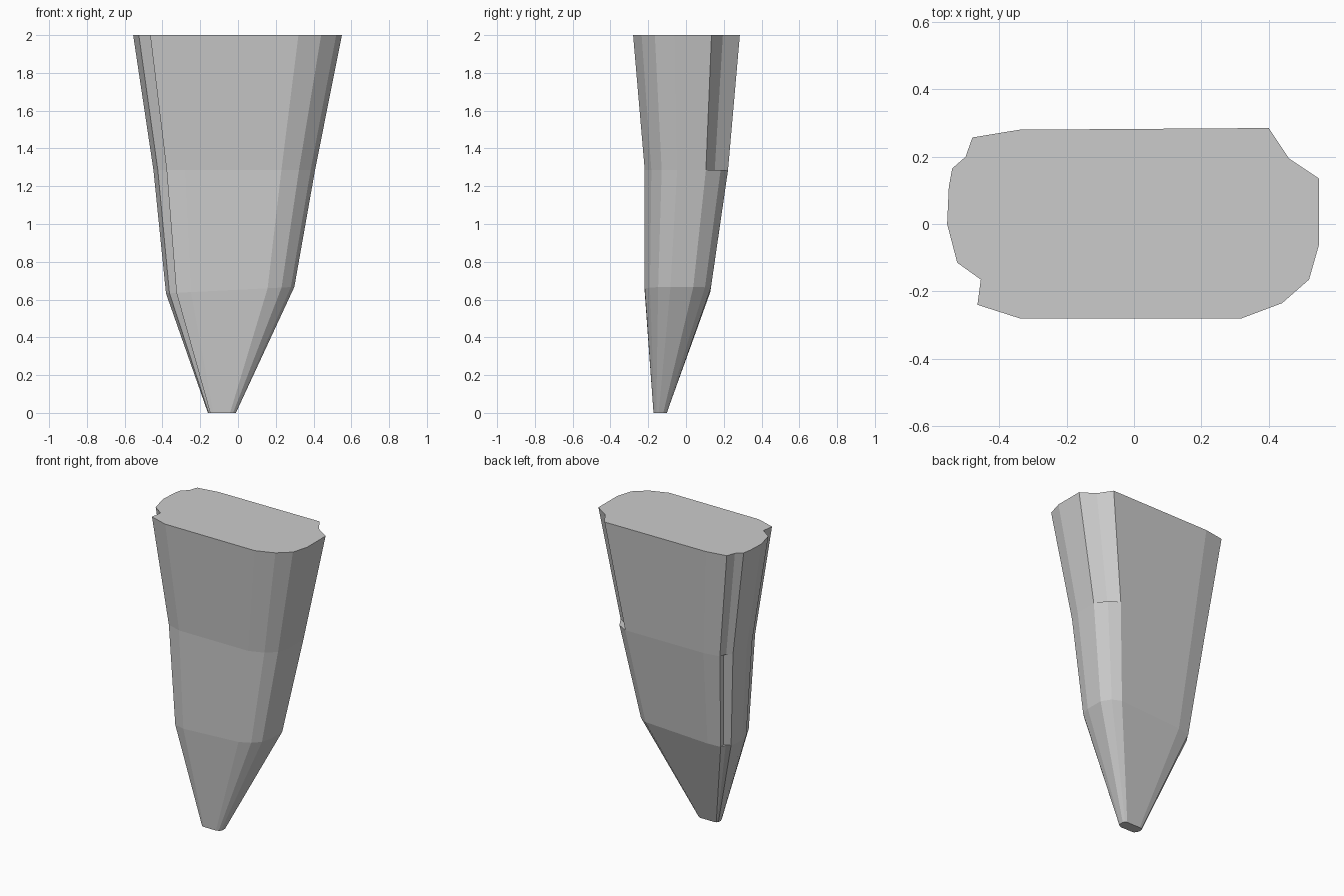
import bpy, bmesh

cube = bpy.data.objects.get("Cube")
if cube:
    bpy.data.objects.remove(cube, do_unlink=True)

# Notched outline of the wide end, counter-clockwise from the front
OUTLINE = [(-.34, -.28), (.32, -.28), (.44, -.235), (.52, -.165), (.55, -.06),
           (.55, .135), (.46, .195), (.40, .285), (-.34, .28), (-.48, .257),
           (-.50, .20), (-.54, .165), (-.55, .11), (-.555, 0), (-.525, -.115),
           (-.455, -.165), (-.465, -.24)]


def variant(changes):
    return [changes.get(i, p) for i, p in enumerate(OUTLINE)]


MIDDLE = variant({6: (.49, .235), 10: (-.475, .20)})
TIP = variant({6: (.49, .235)})

# Each ring: outline, centre x, centre y, x scale, y scale, height, tilt
RINGS = [
    (OUTLINE, 0, 0, 1, 1, 2, 0),
    (OUTLINE, -.018, 0, .774, .78, 1.285, 0),
    (MIDDLE, -.018, 0, .774, .78, 1.285, 0),
    (MIDDLE, -.04, -.045, .615, .62, .65, .05),
    (TIP, -.04, -.045, .615, .62, .65, .05),
    (TIP, -.085, -.137, .134, .125, 0, 0),
]

# Loft the tapering body through the rings
bm = bmesh.new()
loops = []
for outline, cx, cy, sx, sy, z, tilt in RINGS:
    loops.append([bm.verts.new((cx + x * sx, cy + y * sy, z + tilt * x * sx))
                  for x, y in outline])
count = len(OUTLINE)
for upper, lower in zip(loops, loops[1:]):
    for i in range(count):
        j = (i + 1) % count
        bm.faces.new((upper[i], lower[i], lower[j], upper[j]))
bm.faces.new(loops[0])
bm.faces.new(loops[-1][::-1])

# Merge matching rings so only the small notch ledges remain
bmesh.ops.remove_doubles(bm, verts=bm.verts, dist=.0005)
bmesh.ops.recalc_face_normals(bm, faces=bm.faces)

mesh = bpy.data.meshes.new("tapered_body")
bm.to_mesh(mesh)
bm.free()
body = bpy.data.objects.new("tapered_body", mesh)
bpy.context.collection.objects.link(body)

# Plain grey finish
grey = bpy.data.materials.new("light_grey")
grey.use_nodes = True
colour = (.6, .6, .6, 1)
grey.diffuse_color = colour
grey.node_tree.nodes["Principled BSDF"].inputs["Base Color"].default_value = colour
mesh.materials.append(grey)
